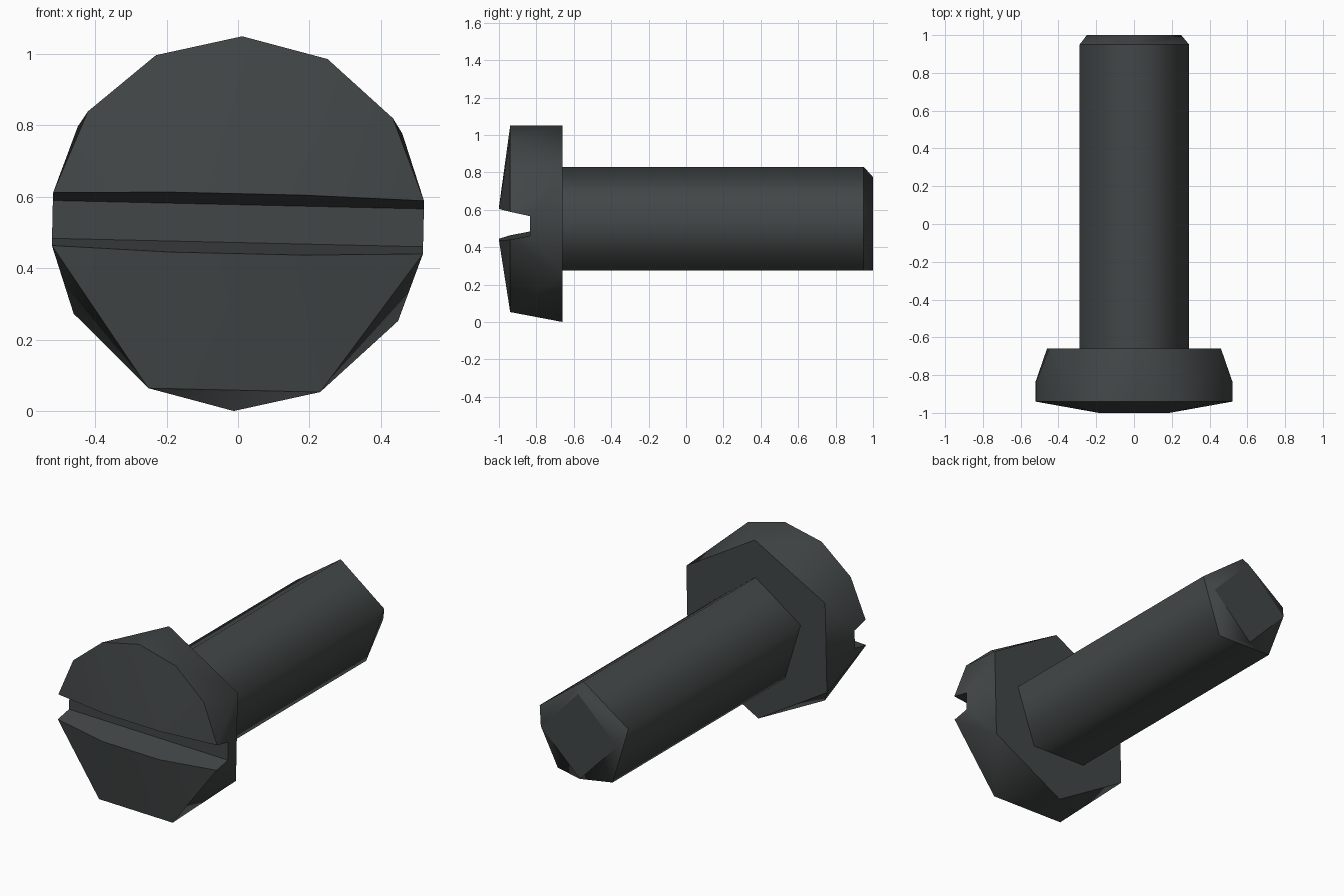
import bpy, bmesh
from math import sin, cos, radians

if "Cube" in bpy.data.objects:
    bpy.data.objects.remove(bpy.data.objects["Cube"])

CENTRE_Z = 0.525
TILT = 1.3  # whole screw is turned slightly about its axis

steel = bpy.data.materials.new("dark_steel")
steel.diffuse_color = (0.055, 0.062, 0.062, 1)
steel.use_nodes = True
steel.node_tree.nodes["Principled BSDF"].inputs["Base Color"].default_value = steel.diffuse_color


def polar(radius, angle, y):
    """Point at an angle clockwise from the top, seen from the front."""
    a = radians(angle + TILT)
    return (radius * sin(a), y, CENTRE_Z + radius * cos(a))


def flat(x, z, y):
    """Point from coordinates relative to the axis, with the tilt applied."""
    t = radians(TILT)
    return (x * cos(t) + z * sin(t), y, CENTRE_Z + z * cos(t) - x * sin(t))


def build(name, points, zones):
    """Mesh from named points; shading is smooth in each zone, sharp between zones."""
    bm = bmesh.new()
    v = {k: bm.verts.new(p) for k, p in points.items()}
    zone_of = {}
    for zone, faces in zones.items():
        for names in faces:
            f = bm.faces.new([v[n] for n in names.split()])
            f.smooth = True
            zone_of[f] = zone
    for e in bm.edges:
        e.smooth = len({zone_of[f] for f in e.link_faces}) == 1
    bmesh.ops.recalc_face_normals(bm, faces=bm.faces)
    mesh = bpy.data.meshes.new(name)
    bm.to_mesh(mesh)
    bm.free()
    mesh.materials.append(steel)
    obj = bpy.data.objects.new(name, mesh)
    bpy.context.collection.objects.link(obj)


# Slotted head: r = front rim, h = rear hexagon, s = slot lip, f = slot floor
FRONT, BACK, CROWN, FLOOR = -0.94, -0.66, -1.0, -0.835
head = {"r0": polar(0.525, 0, FRONT), "h0": polar(0.525, 0, BACK), "h3": polar(0.525, 180, BACK)}
for side, m in (("R", 1), ("L", -1)):
    for i, a in enumerate((27.25, 54.5, 81.7, 98, 152.7), 1):
        head[f"r{i}{side}"] = polar(0.525, m * a, FRONT)
    for i in (1, 2):
        head[f"h{i}{side}"] = polar(0.525, m * 60 * i, BACK)
    for k, n in (("u", 1), ("d", -1)):
        head[f"s{k}{side}"] = flat(m * 0.185, n * 0.084, CROWN)
        head[f"f{k}{side}"] = flat(m * 0.52, n * 0.053, FLOOR)

zones = {
    "upper_face": ["r0 suR suL"],
    "lower_face": ["sdL sdR r5R r5L"],
    "upper_wall": ["r3L suL suR r3R fuR fuL"],
    "lower_wall": ["r4L sdL sdR r4R fdR fdL"],
    "floor": ["fuL fuR fdR fdL"],
    "back": ["h0 h1R h2R h3 h2L h1L"],
    "side": ["r5R r5L h3"],
}
for s in "RL":
    def on_side(*faces):
        return [f.replace("*", s) for f in faces]
    zones["upper_face"] += on_side("r0 r1* su*", "r1* r2* su*", "r2* r3* su*")
    zones["lower_face"] += on_side("r4* r5* sd*")
    zones["side"] += on_side(
        "r0 r1* h0", "r1* h1* h0", "r1* r2* h1*", "r2* r3* h1*", "r3* fu* h1*",
        "fu* fd* h1*", "fd* h2* h1*", "fd* r4* h2*", "r4* r5* h2*", "r5* h3 h2*")
build("screw_head", head, zones)

# Five-sided shank with a chamfer running down to a four-sided tip
shank = {}
for i in range(5):
    shank[f"a{i}"] = polar(0.305, 72 * i, BACK)
    shank[f"b{i}"] = polar(0.305, 72 * i, 0.95)
for i in range(4):
    shank[f"t{i}"] = polar(0.25, 90 * i, 1.0)
build("screw_shank", shank, {
    "side": [f"a{i} a{(i + 1) % 5} b{(i + 1) % 5} b{i}" for i in range(5)],
    "chamfer": ["b0 b1 t1 t0", "b1 b2 t2 t1", "b2 b3 t2", "b3 b4 t3 t2", "b4 b0 t0 t3"],
    "tip": ["t0 t1 t2 t3"],
})
